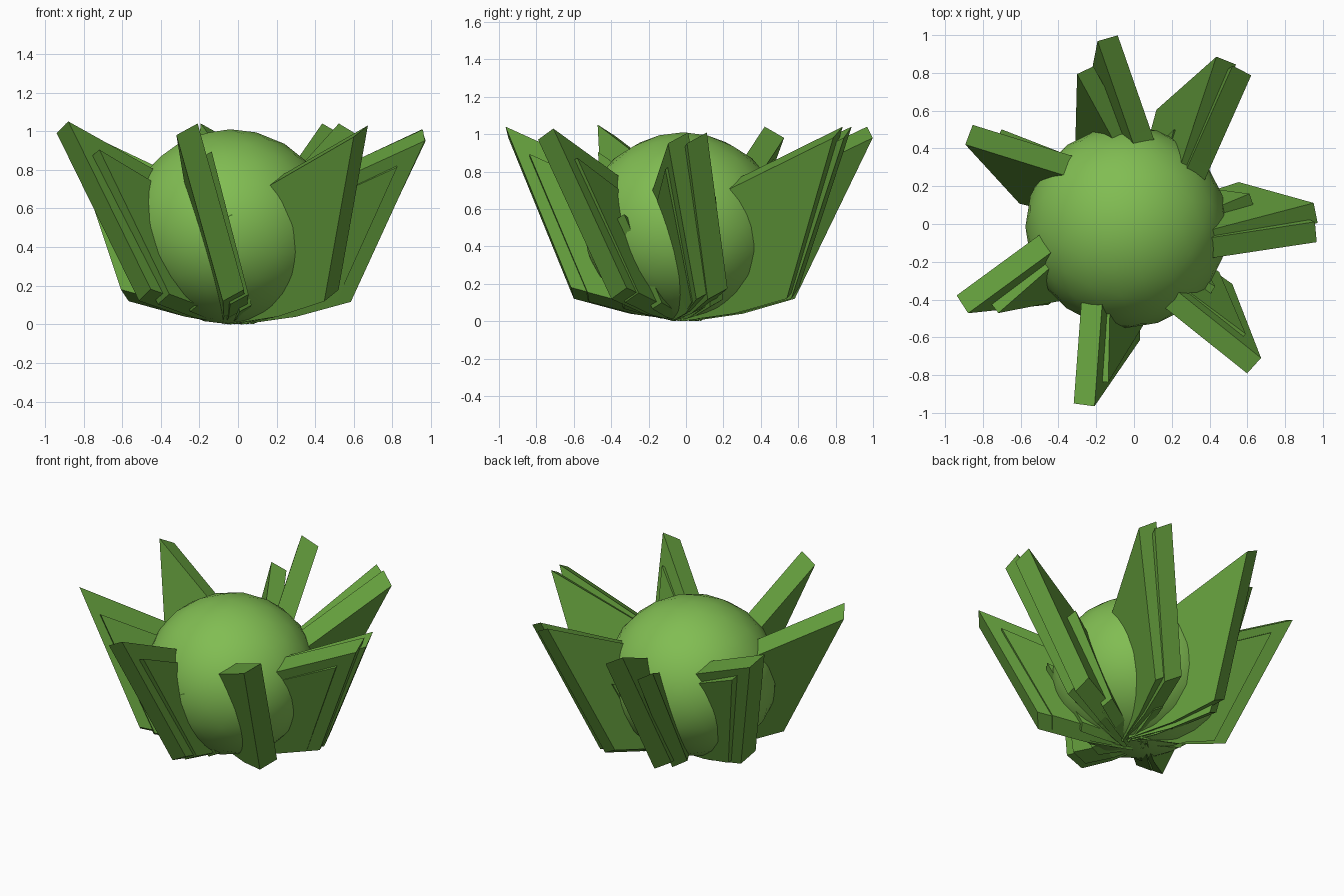
import bpy, bmesh, math
from mathutils import Matrix, Vector

if "Cube" in bpy.data.objects:
    bpy.data.objects.remove(bpy.data.objects["Cube"])


def material(name, rgb):
    m = bpy.data.materials.new(name)
    m.diffuse_color = (*rgb, 1)
    m.use_nodes = True
    m.node_tree.nodes["Principled BSDF"].inputs["Base Color"].default_value = m.diffuse_color
    return m


light_green = material("light_green", (0.22, 0.51, 0.085))
leaf_green = material("leaf_green", (0.125, 0.335, 0.045))

# Round core
bpy.ops.mesh.primitive_ico_sphere_add(subdivisions=3, radius=1, location=(-0.04, -0.015, 0.505))
core = bpy.context.object
core.name = "round_core"
core.scale = (0.535, 0.535, 0.505)
core.data.materials.append(light_green)
bpy.ops.object.shade_smooth()

# Leaf outline as (distance from centre, height)
OUTLINE = [(0.0, 0.0), (0.3, 0.04), (0.6, 0.12), (0.95, 0.98), (0.42, 0.74), (0.1, 0.6)]
THICKNESS = Vector((0.015, 0.11, 0.06))


def leaf(name, angle, size):
    """Leaning slab radiating from the base of the core."""
    bm = bmesh.new()
    low = [Vector((u, -0.08 + 0.063 * u - 0.305 * z, z)) for u, z in OUTLINE]
    a = [bm.verts.new(p) for p in low]
    b = [bm.verts.new(p + THICKNESS) for p in low]
    bm.faces.new(a)
    bm.faces.new(b[::-1])
    n = len(a)
    for i in range(n):
        j = (i + 1) % n
        bm.faces.new((a[j], a[i], b[i], b[j]))
    bmesh.ops.recalc_face_normals(bm, faces=bm.faces)
    bm.transform(Matrix.Rotation(math.radians(angle), 4, 'Z') @ Matrix.Scale(size, 4))
    me = bpy.data.meshes.new(name)
    bm.to_mesh(me)
    bm.free()
    me.materials.append(leaf_green)
    bpy.context.collection.objects.link(bpy.data.objects.new(name, me))


# Seven large leaves, each with smaller side leaves: (angle, [(turn, size), ...], size)
LEAVES = [
    (-90, [(3, 0.86)], 1.0),
    (-34.3, [(2, 0.84)], 0.99),
    (12.9, [(6, 0.97), (-2, 0.83), (14, 0.64)], 0.97),
    (70.3, [(5.7, 1.0)], 1.0),
    (113.5, [(9.5, 0.86)], 1.0),
    (167, [(-4, 0.86)], 1.0),
    (220.5, [(5, 0.87)], 1.01),
]
for angle, sides, size in LEAVES:
    leaf("large_leaf", angle, size)
    for turn, side_size in sides:
        leaf("side_leaf", angle + turn, side_size)
    # Small base leaf tucked under the core
    leaf("base_leaf", angle + 9, 0.55)
